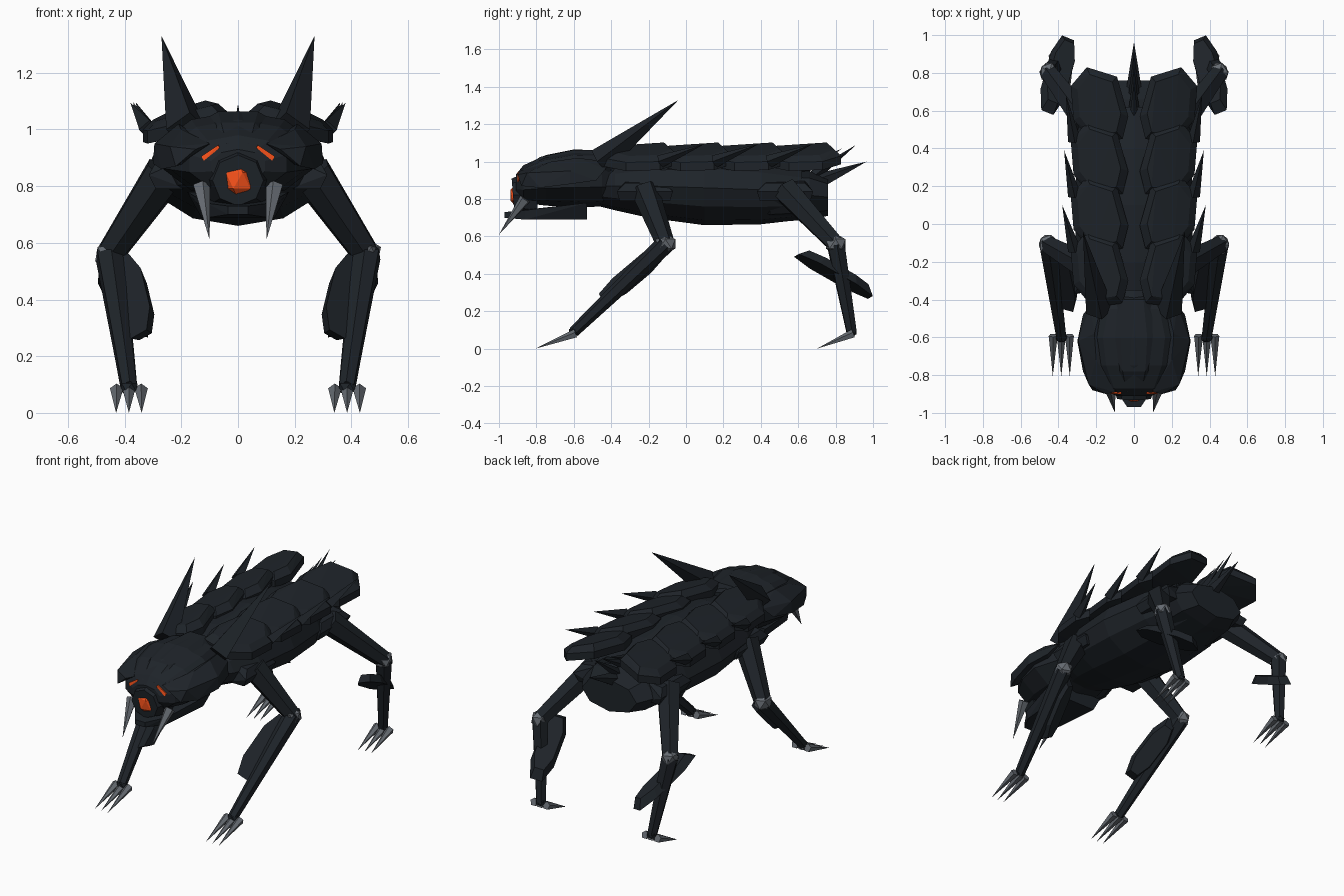
import bpy, bmesh, math
from mathutils import Vector as V, Matrix

if "Cube" in bpy.data.objects:
    bpy.data.objects.remove(bpy.data.objects["Cube"])


def material(name, c):
    m = bpy.data.materials.new(name)
    m.diffuse_color = (*c, 1)
    m.use_nodes = True
    m.node_tree.nodes["Principled BSDF"].inputs["Base Color"].default_value = m.diffuse_color
    return m


DARK = material("dark_armour", (0.013, 0.017, 0.022))
STEEL = material("steel", (0.13, 0.145, 0.165))
GLOW = material("orange_glow", (0.9, 0.08, 0.01))


def finish(bm, name, mat):
    bmesh.ops.recalc_face_normals(bm, faces=bm.faces)
    me = bpy.data.meshes.new(name)
    bm.to_mesh(me)
    bm.free()
    me.materials.append(mat)
    ob = bpy.data.objects.new(name, me)
    bpy.context.collection.objects.link(ob)
    return ob


def hull(name, pts, mat=DARK):
    bm = bmesh.new()
    for p in pts:
        bm.verts.new(p)
    r = bmesh.ops.convex_hull(bm, input=bm.verts)
    bmesh.ops.delete(bm, geom=list({g for g in r["geom_interior"] + r["geom_unused"]
                                    if isinstance(g, bmesh.types.BMVert)}), context='VERTS')
    return finish(bm, name, mat)


def limb(name, a, b, r1, r2, n=6, mat=DARK):
    a, b = V(a), V(b)
    d = b - a
    bm = bmesh.new()
    bmesh.ops.create_cone(bm, cap_ends=True, segments=n, radius1=r1, radius2=r2, depth=d.length,
                          matrix=Matrix.Translation((a + b) / 2) @ d.to_track_quat('Z', 'Y').to_matrix().to_4x4())
    return finish(bm, name, mat)


def ball(name, c, s, mat, sub=1):
    bm = bmesh.new()
    bmesh.ops.create_icosphere(bm, subdivisions=sub, radius=1,
                               matrix=Matrix.Translation(c) @ Matrix.Diagonal((*s, 1)))
    return finish(bm, name, mat)


def loft(name, rings, n=10):
    # rings: y, centre z, half width, half height
    bm = bmesh.new()
    loops = [[bm.verts.new((w * math.sin(2 * math.pi * i / n), y, z + h * math.cos(2 * math.pi * i / n)))
              for i in range(n)] for y, z, w, h in rings]
    for p, q in zip(loops, loops[1:]):
        for i in range(n):
            bm.faces.new((p[i], p[(i + 1) % n], q[(i + 1) % n], q[i]))
    bm.faces.new(loops[0])
    bm.faces.new(loops[-1])
    return finish(bm, name, DARK)


def shield(name, a, b, face, w, t, mat=DARK):
    # hexagonal slab running from a to b, bevelled on its facing side
    a, b, face = V(a), V(b), V(face)
    d = (b - a).normalized()
    side = d.cross(face).normalized()
    up = side.cross(d)
    L = (b - a).length
    pts = []
    for h, k in ((-t / 2, 1), (t / 2, .8)):
        for u, v in ((0, .5), (.25, 1), (.75, 1), (1, .5), (1, -.5), (.75, -1), (.25, -1), (0, -.5)):
            pts.append(a + d * (L * (.5 + (u - .5) * k)) + side * (v * w * k) + up * h)
    return hull(name, pts, mat)


# torso, pelvis and neck
loft("torso", [(-.5, .87, .15, .10), (-.38, .87, .24, .13), (-.2, .87, .30, .17), (.1, .86, .32, .20),
               (.4, .85, .29, .185), (.62, .84, .22, .15)], 12)
loft("pelvis", [(.36, .83, .2, .13), (.45, .82, .27, .145), (.66, .82, .25, .13), (.76, .81, .19, .10)], 8)

# skull, muzzle and jaw
loft("skull", [(-.91, .87, .10, .06), (-.87, .88, .18, .10), (-.75, .90, .25, .135), (-.6, .91, .28, .155),
               (-.45, .91, .23, .15), (-.35, .91, .15, .12)])
hull("skull_crest", [(s * x, y, z) for s in (1, -1) for x, y, z in
                     ((.04, -.89, .95), (.06, -.78, 1.025), (.07, -.6, 1.063), (.05, -.4, 1.06),
                      (.1, -.8, .97), (.15, -.6, 1.02), (.1, -.38, 1.02))])
hull("lower_jaw", [(s * x, y, z) for s in (1, -1) for x, y, z in
                   ((.035, -.97, .70), (.035, -.97, .73), (.1, -.86, .69), (.11, -.86, .74),
                    (.13, -.53, .69), (.18, -.53, .78))])
limb("muzzle", (0, -.8, .83), (0, -.925, .82), .13, .09, 8)
ball("centre_eye", (0, -.905, .82), (.06, .04, .065), GLOW)

for s, side in ((1, "right"), (-1, "left")):
    def P(x, y, z):
        return V((s * x, y, z))

    # brow armour, slit eyes, fangs and horns
    hull("brow_plate_" + side, [P(*p) for p in (
        (.1, -.89, .95), (.15, -.9, .93), (.22, -.88, .87), (.24, -.85, .94), (.27, -.78, .86), (.30, -.62, .88),
        (.295, -.62, .95), (.2, -.72, 1.0), (.21, -.58, 1.02), (.27, -.48, .9), (.23, -.43, .96),
        (.17, -.42, 1.0), (.12, -.6, .9))])
    hull("slit_eye_" + side, [P(*p) for p in (
        (.065, -.9, .935), (.12, -.9, .89), (.13, -.895, .905), (.07, -.9, .945),
        (.065, -.85, .935), (.12, -.85, .89), (.13, -.85, .905))], GLOW)
    limb("fang_" + side, P(.13, -.86, .8), P(.1, -1, .61), .032, 0, 5, STEEL)
    limb("horn_" + side, P(.18, -.46, 1.0), P(.27, -.04, 1.33), .075, 0, 4)

    # overlapping back plates with outer spikes
    for i in range(4):
        y = -.42 + .29 * i
        L = .38
        top = [(.03, .12), (.06, 0), (.22, -.02), (.32, .1), (.335, .28), (.25, L), (.09, L - .05)]
        pts = []
        for x, v in top:
            z = 1.075 - .3 * max(x - .12, 0) + .02 * (v / L - .5)
            cx, cv = .19, .19
            pts.append(P(x, y + v, z - .06))
            pts.append(P(x, y + v, z - .015))
            pts.append(P(cx + (x - cx) * .75, y + cv + (v - cv) * .8, z + .02))
        hull(f"back_plate_{side}_{i + 1}", pts)
        if i < 3:
            limb(f"plate_spike_{side}_{i + 1}", P(.315, y + .28, 1.0),
                 P(.38 - .01 * i, y + .52, 1.095), .035, 0, 4)

    # legs: hip, knee, ankle
    for end, hip, knee, ankle in (("front", (.26, -.22, .85), (.455, -.11, .56), (.385, -.60, .09)),
                                  ("hind", (.25, .53, .85), (.45, .80, .56), (.385, .885, .09))):
        tag = f"{end}_{side}"
        hx, hy, hz = hip
        hull("hip_guard_" + tag, [P(hx + x, hy + y, hz + z) for x, z, k in
                                  ((-.08, .05, .7), (.03, .035, .7), (.055, -.01, 1), (.03, -.06, .9), (-.08, -.06, .9))
                                  for y in (-.15 * k, .15 * k)])
        limb("upper_leg_" + tag, P(*hip), P(*knee), .075, .05)
        ball("knee_" + tag, P(*knee), (.055, .062, .056), STEEL)
        limb("lower_leg_" + tag, P(*knee), P(*ankle), .052, .03)
        ball("ankle_" + tag, P(*ankle), (.035, .03, .03), DARK)
        x, y, z = ankle
        for j in (-1, 0, 1):
            limb(f"claw_{tag}_{j + 2}", P(x + .043 * j, y + .01, z - .01),
                 P(x + .045 * j, y - (.205 if end == "front" else .185), 0), .025, 0, 5, STEEL)
    shield("shin_guard_front_" + side, P(.40, -.12, .53), P(.335, -.44, .26), (-s * .5, .6, -.6), .065, .06)
    shield("shin_guard_hind_" + side, P(.45, .60, .52), P(.34, .995, .295), (-s * .4, .5, .8), .07, .05)

# tail spike and small spines along the rump
limb("tail_spike", (0, .68, .88), (0, .965, 1.0), .05, 0, 5)
for i in range(3):
    limb(f"rump_spine_{i + 1}", (0, .5 + .09 * i, .95 - .015 * i), (0, .76 + .075 * i, 1.05 + .02 * i), .03, 0, 4)
